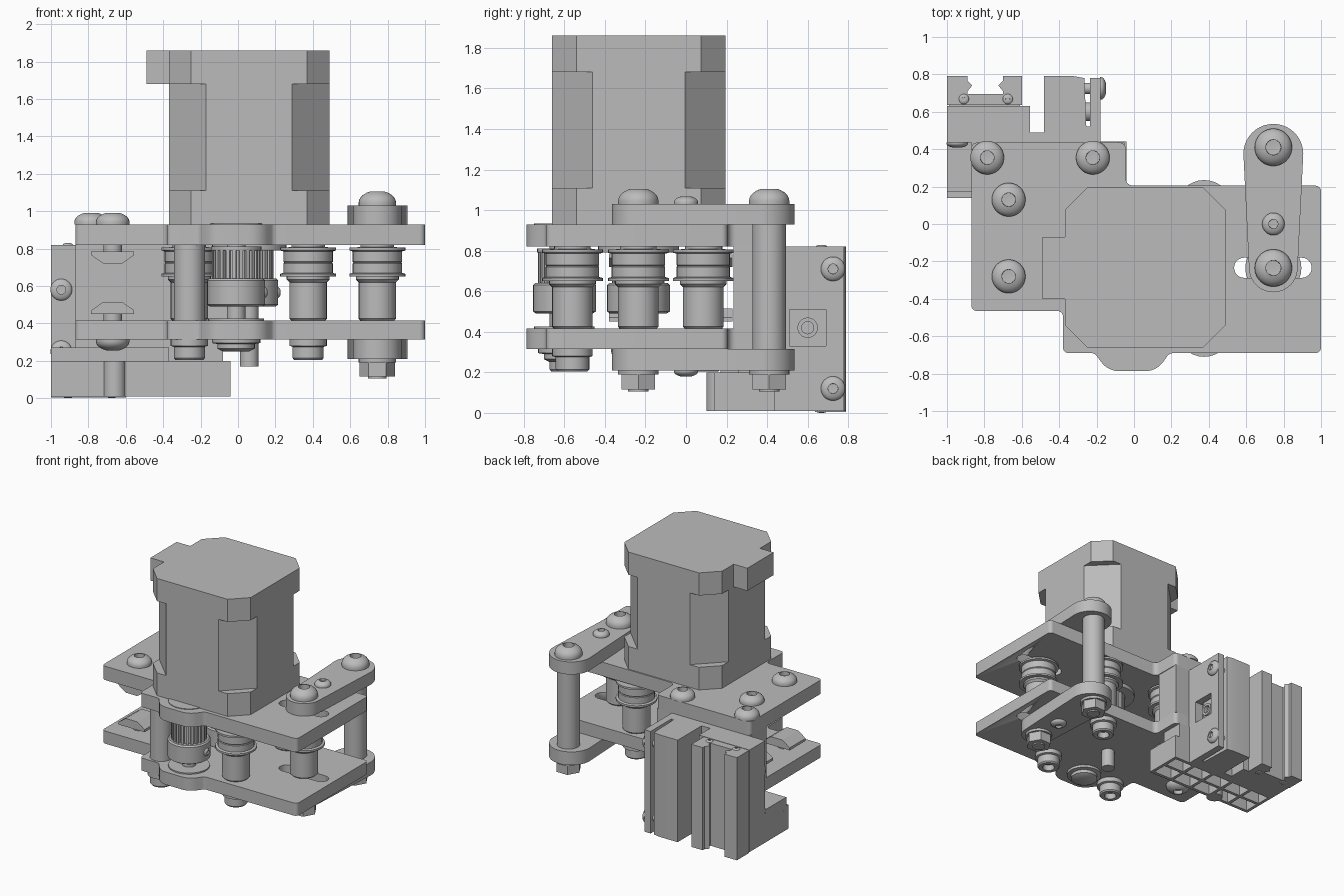
import bpy, bmesh, math
from mathutils import Vector, Matrix

if "Cube" in bpy.data.objects:
    bpy.data.objects.remove(bpy.data.objects["Cube"])

grey = bpy.data.materials.new("machined grey")
grey.use_nodes = True
grey.diffuse_color = (0.5, 0.5, 0.5, 1)
grey.node_tree.nodes["Principled BSDF"].inputs["Base Color"].default_value = (0.5, 0.5, 0.5, 1)
TURN = {"z": Matrix.Identity(4),
        "x": Matrix.Rotation(math.pi / 2, 4, "Y"),
        "y": Matrix.Rotation(math.pi / 2, 4, "X"),
        "-z": Matrix.Rotation(math.pi, 4, "X")}


def finish(bm, name, smooth=True):
    bmesh.ops.recalc_face_normals(bm, faces=bm.faces)
    mesh = bpy.data.meshes.new(name)
    bm.to_mesh(mesh)
    bm.free()
    mesh.materials.append(grey)
    ob = bpy.data.objects.new(name, mesh)
    bpy.context.collection.objects.link(ob)
    if smooth:
        bpy.ops.object.select_all(action="DESELECT")
        ob.select_set(True)
        bpy.context.view_layer.objects.active = ob
        bpy.ops.object.shade_smooth_by_angle(angle=math.radians(32))
    return ob


def extrude(name, pts, lo, hi, axis="z", at=(0, 0, 0)):
    """Outline pushed from lo to hi; for axis y the outline is in x and z."""
    bm = bmesh.new()
    face = bm.faces.new([bm.verts.new((p[0], p[1], lo)) for p in pts])
    ext = bmesh.ops.extrude_face_region(bm, geom=[face])["geom"]
    bmesh.ops.translate(bm, vec=(0, 0, hi - lo),
                        verts=[v for v in ext if isinstance(v, bmesh.types.BMVert)])
    bm.transform(Matrix.Translation(at) @ TURN[axis])
    return finish(bm, name)


def box(name, x0, x1, y0, y1, z0, z1):
    return extrude(name, [(x0, y0), (x1, y0), (x1, y1), (x0, y1)], z0, z1)


def lathe(name, profile, at, axis="z", steps=32):
    bm = bmesh.new()
    vs = [bm.verts.new((r, 0, z)) for r, z in profile]
    edges = [bm.edges.new(p) for p in zip(vs, vs[1:])]
    bmesh.ops.spin(bm, geom=vs + edges, cent=(0, 0, 0), axis=(0, 0, 1),
                   angle=math.tau, steps=steps, use_merge=True)
    bmesh.ops.remove_doubles(bm, verts=bm.verts, dist=1e-5)
    bm.transform(Matrix.Translation(at) @ TURN[axis])
    return finish(bm, name, steps > 8)


def rod(name, x, y, r, z0, z1, steps=32):
    return lathe(name, [(0, z0), (r, z0), (r, z1), (0, z1)], (x, y, 0), "z", steps)


def dome(name, at, r=0.09, h=0.065, axis="z"):
    arc = [(r * math.cos(a), h * (0.2 + 0.8 * math.sin(a)))
           for a in [math.radians(d) for d in (0, 14, 28, 42, 56, 66)]]
    lathe(name, [(0, 0), (r, 0)] + arc + [(r * 0.4, h * 0.45), (0, h * 0.4)], at, axis, 30)


def fillet(corners, n=6):
    """Round each (x, y, radius) corner of an outline."""
    out = []
    for i, (x, y, r) in enumerate(corners):
        p = Vector((x, y))
        a = (Vector(corners[i - 1][:2]) - p).normalized()
        b = (Vector(corners[(i + 1) % len(corners)][:2]) - p).normalized()
        half = a.angle(b) / 2
        t = r / math.tan(half)
        c = p + (a + b).normalized() * (r / math.sin(half))
        u, v = p + a * t - c, p + b * t - c
        sweep = u.angle_signed(v)
        out += [c + Matrix.Rotation(-sweep * k / n, 2) @ u for k in range(n + 1)]
    return out


def cut(ob, cutter):
    cutter.hide_render = True
    mod = ob.modifiers.new("cut", "BOOLEAN")
    mod.operation, mod.object, mod.solver = "DIFFERENCE", cutter, "EXACT"
    bpy.context.view_layer.objects.active = ob
    bpy.ops.object.modifier_apply(modifier=mod.name)
    bpy.data.objects.remove(cutter)


# Twin mounting plates with bearing lobe and adjustment slot
PLATE = fillet([(-.87, -.465, .03), (-.38, -.465, .03), (-.38, -.69, .03), (-.21, -.69, .04),
                (-.14, -.787, .12), (.12, -.787, .12), (.19, -.69, .04), (1, -.69, .03),
                (1, .205, .03), (-.045, .205, .04), (-.045, .435, .03), (-.87, .435, .03)])
SLOT = fillet([(.535, -.288, .054), (.95, -.288, .054), (.95, -.18, .054), (.535, -.18, .054)])
for name, z0, z1 in (("upper_plate", .82, .93), ("lower_plate", .315, .415)):
    plate = extrude(name, PLATE, z0, z1)
    cut(plate, extrude("slot_cutter", SLOT, z0 - .05, z1 + .05))


# Motor: three chamfered blocks and a cable socket
def octagon(c):
    x0, x1, y0, y1 = -.37, .49, -.66, .195
    return [(x0 + c, y0), (x1 - c, y0), (x1, y0 + c), (x1, y1 - c),
            (x1 - c, y1), (x0 + c, y1), (x0, y1 - c), (x0, y0 + c)]


extrude("motor_base", octagon(.12), .93, 1.11)
extrude("motor_body", octagon(.2), 1.11, 1.68)
extrude("motor_cap", octagon(.12), 1.68, 1.86)
box("motor_socket", -.49, -.37, -.4, -.07, 1.68, 1.86)
rod("motor_boss", .06, -.235, .2, .79, .825)
rod("motor_shaft", .06, -.235, .05, .17, .85)

# Toothed drive pulleys on the motor shaft and the lobe shaft
for side, x, y in (("motor", .06, -.235), ("lobe", -.01, -.6)):
    teeth = []
    for i in range(22):
        for f, r in ((0, .13), (.5, .13), (.55, .11), (.95, .11)):
            a = math.tau * (i + f) / 22
            teeth.append((x + r * math.cos(a), y + r * math.sin(a)))
    extrude(side + "_pulley_teeth", teeth, .64, .79)
    rod(side + "_pulley_rim", x, y, .135, .79, .81)
    lathe(side + "_pulley_hub", [(0, .49), (.14, .49), (.155, .5), (.155, .63), (.145, .64), (0, .64)], (x, y, 0))
    dome(side + "_set_screw", (x + .13, y, .565), .035, .04, "x")
rod("lobe_shaft", -.01, -.6, .05, .3, .85)
lathe("lobe_bearing", [(0, .25), (.07, .25), (.1, .265), (.1, .29), (.13, .295), (.13, .32), (0, .32)], (-.01, -.6, 0))
for z0, z1 in ((.41, .425), (.925, .935)):
    rod("bearing_ring", -.01, -.6, .15, z0, z1)

# Flanged idler pulleys on spacers
IDLER = [(0, .415), (.09, .415), (.1, .425), (.1, .62), (.115, .635), (.115, .65), (.15, .65), (.15, .665),
         (.132, .67), (.132, .72), (.128, .725), (.132, .73), (.132, .785), (.15, .79), (.15, .805),
         (.09, .808), (.09, .825), (0, .825)]
CAP = [(0, .25), (.04, .25), (.045, .205), (.075, .205), (.083, .215), (.083, .275), (.1, .28), (.1, .32), (0, .32)]
for x, y in ((.375, -.56), (.375, .085), (.745, -.235), (-.26, .085)):
    lathe("idler_pulley", IDLER, (x, y, 0))
    if x < .5:
        lathe("idler_bolt_head", CAP, (x, y, 0))
rod("front_standoff", -.26, -.59, .083, .41, .825)
lathe("standoff_bolt_head", CAP, (-.26, -.59, 0))

# Swing arms, their post, bolts and nuts
big, small = (.745, .375, .16), (.745, -.235, .13)
ARM = []
for (cx, cy, r), start in ((big, 0), (small, 180)):
    ARM += [(cx + r * math.cos(math.radians(start + d)), cy + r * math.sin(math.radians(start + d)))
            for d in range(0, 181, 9)]
extrude("upper_arm", ARM, .93, 1.03)
extrude("lower_arm", ARM, .21, .315)
rod("arm_post", .745, .41, .083, .31, .935)
for y in (.41, -.235):
    dome("arm_bolt_head", (.745, y, 1.03), .1, .08)
    rod("arm_washer", .745, y, .1, .19, .215)
    rod("arm_nut", .745, y, .095, .115, .19, 6)
    rod("arm_bolt_end", .745, y, .05, .105, .2)
dome("arm_small_screw", (.745, 0, 1.03), .06, .04)
dome("arm_small_screw_low", (.745, 0, .212), .06, .035, "-z")

# Plate screws with sliding wedge nuts
for y in (-.28, .13):
    dome("slot_screw", (-.67, y, .93))
    dome("slot_screw_low", (-.67, y, .317), .09, .065, "-z")
    for base, s in ((.82, -1), (.415, 1)):
        wedge = [(-.115, .035), (.115, .035), (.115, .055), (.05, .1), (-.05, .1), (-.115, .055)]
        extrude("wedge_nut", [(px, s * pz) for px, pz in wedge], -.1, .1, "y", (-.67, y, base))
        rod("wedge_nut_stem", -.67, y, .05, min(base, base + s * .05), max(base, base + s * .05))
for x in (-.785, -.22):
    dome("block_screw", (x, .355, .93))

# Spacer block between the plates
box("spacer_block", -.87, -.05, .235, .435, .41, .825)

# Hollow ribbed foot under the plates
box("foot_top", -1, -.04, .14, .44, .17, .2)
box("foot_step", -1, -.37, .17, .44, .2, .27)
box("foot_mount", -.87, -.08, .26, .44, .2, .32)
for y in (.14, .28, .415):
    box("foot_wall", -1, -.04, y, y + .025, .01, .18)
for i in range(6):
    x = -1 + i * .187
    box("foot_rib", x, x + .025, .14, .44, .01, .18)
lathe("foot_boss", [(0, .01), (.06, .01), (.06, .2), (0, .2)], (-.66, .16, 0))

# Rail carriage and slotted rail with dovetail groove
extrude("carriage", [(-1, .435), (-.48, .435), (-.48, .49), (-.555, .49), (-.555, .63), (-1, .63)], .01, .82)
RAIL = [(-1, .635), (-.6, .635), (-.6, .79), (-.7, .79), (-.7, .765), (-.725, .74), (-.7, .71), (-.7, .695),
        (-.89, .695), (-.89, .71), (-.865, .74), (-.89, .765), (-.89, .79), (-1, .79)]
extrude("rail", RAIL, .005, .82)
box("rail_web", -.99, -.61, .625, .64, .02, .81)
for x in (-.91, -.675):
    dome("rail_end_screw", (x, .668, .818), .027, .012)
    dome("rail_end_screw_low", (x, .668, .008), .027, .008, "-z")
for x, z in ((-.945, .58), (-.945, .25), (-.64, .25)):
    dome("carriage_screw", (x, .437, z), .058, .03, "y")

# Clamp block with a thin spring wall, window and clamp screws
CLAMP = [(-.48, .435), (-.18, .435), (-.18, .78), (-.235, .78), (-.235, .52), (-.255, .52), (-.265, .78),
         (-.32, .79), (-.48, .79)]
clamp = extrude("clamp_block", CLAMP, .01, .82)
cut(clamp, box("window_cutter", -.25, -.1, .51, .69, .33, .51))
rod_profile = [(0, 0), (.05, 0), (.05, .05), (.03, .05), (.03, .02), (0, .02)]
lathe("window_button", rod_profile, (-.262, .6, .42), "x")
for z in (.71, .12):
    dome("clamp_screw", (-.182, .725, z), .06, .035, "x")
    lathe("clamp_screw_shank", [(0, 0), (.03, 0), (.03, .1), (0, .1)], (-.28, .725, z), "x")
